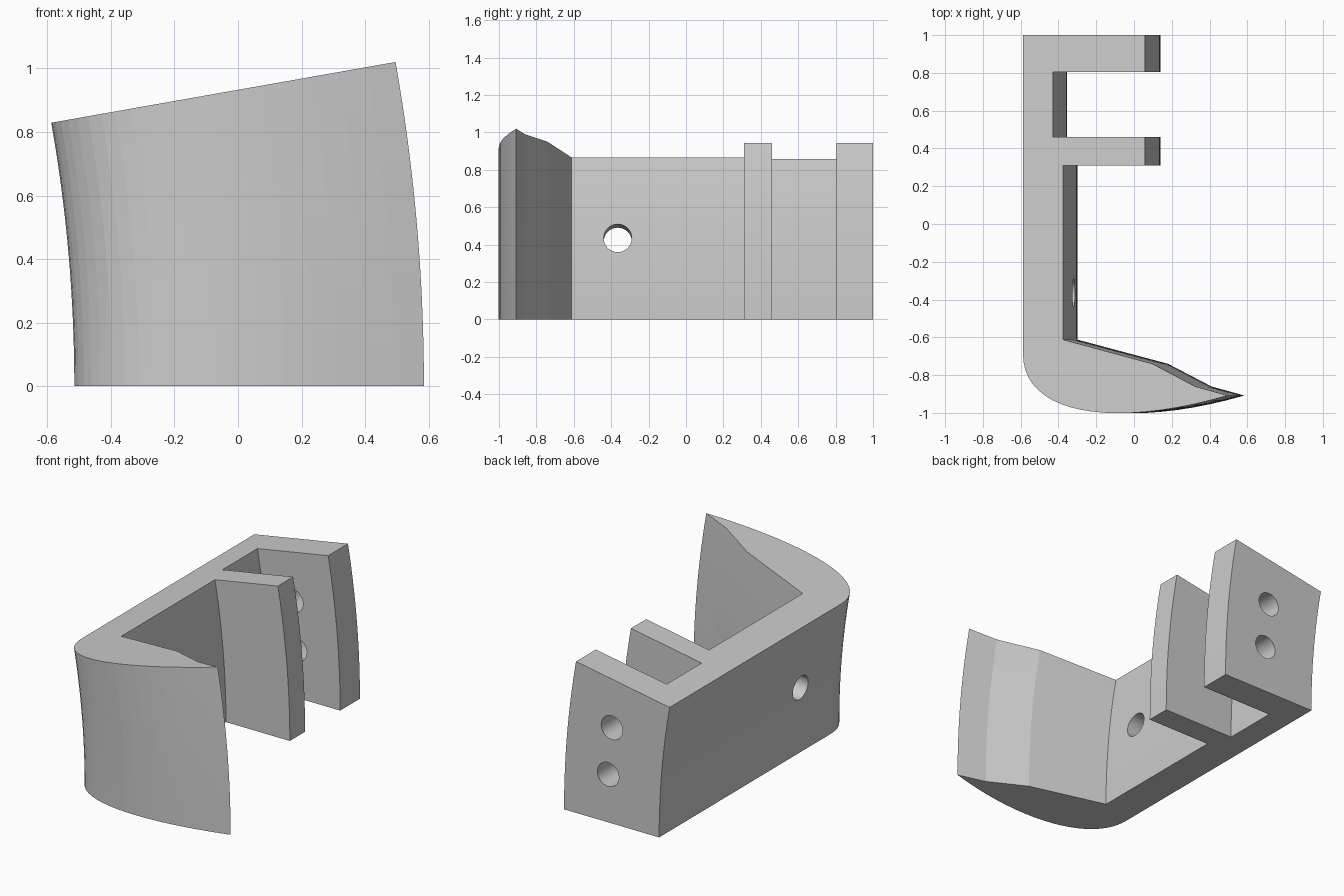
import bpy, bmesh
from math import sin, cos, radians
from mathutils import Vector, Matrix, geometry

if "Cube" in bpy.data.objects:
    bpy.data.objects.remove(bpy.data.objects["Cube"])

AXIS_X = -5.29          # bend axis, parallel to y at z = 0
SWEEP = 10              # degrees
STEPS = 16


def bent(x, y, degrees):
    r, a = x - AXIS_X, radians(degrees)
    return Vector((AXIS_X + r * cos(a), y, r * sin(a)))


# Plan outline: two prongs, back wall and pointed hook
outline = [(-0.515, 1), (0.14, 1), (0.14, 0.805), (-0.355, 0.805),
           (-0.355, 0.46), (0.14, 0.46), (0.14, 0.31), (-0.30, 0.31),
           (-0.30, -0.612), (0.18, -0.74), (0.41, -0.86)]
hook = geometry.interpolate_bezier(
    Vector((0.585, -0.908)), Vector((-0.05, -1.09)),
    Vector((-0.515, -1.0)), Vector((-0.515, -0.69)), 21)
outline += [(p.x, p.y) for p in hook]

# Sweep the outline around the bend axis
bm = bmesh.new()
rings = [[bm.verts.new(bent(x, y, SWEEP * i / STEPS)) for x, y in outline]
         for i in range(STEPS + 1)]
n = len(outline)
for low, high in zip(rings, rings[1:]):
    for i in range(n):
        j = (i + 1) % n
        bm.faces.new((low[i], low[j], high[j], high[i]))
bm.faces.new(rings[0])
bm.faces.new(rings[-1])
bmesh.ops.recalc_face_normals(bm, faces=bm.faces)
mesh = bpy.data.meshes.new("hook_bracket")
bm.to_mesh(mesh)
bm.free()
bracket = bpy.data.objects.new("hook_bracket", mesh)
bpy.context.collection.objects.link(bracket)


def drill(name, centre, direction, radius, depth):
    bpy.ops.mesh.primitive_cylinder_add(
        vertices=40, radius=radius, depth=depth, location=centre,
        rotation=direction.to_track_quat('Z', 'Y').to_euler())
    cutter = bpy.context.object
    cutter.name = name
    cutter.hide_render = True
    cutter.display_type = 'WIRE'
    mod = bracket.modifiers.new(name, 'BOOLEAN')
    mod.operation = 'DIFFERENCE'
    mod.solver = 'EXACT'
    mod.object = cutter
    bpy.context.view_layer.objects.active = bracket
    bpy.ops.object.modifier_apply(modifier=name)
    bpy.data.objects.remove(cutter)


# Hole through the wall, square to the bend
a = radians(SWEEP / 2)
drill("wall_hole", bent(-0.41, -0.365, SWEEP / 2),
      Vector((cos(a), 0, sin(a))), 0.075, 0.5)

# Two holes through the end prong
for k in (1, 2):
    drill("prong_hole", bent(-0.155, 0.9, SWEEP * k / 3),
          Vector((0, 1, 0)), 0.074, 0.35)
